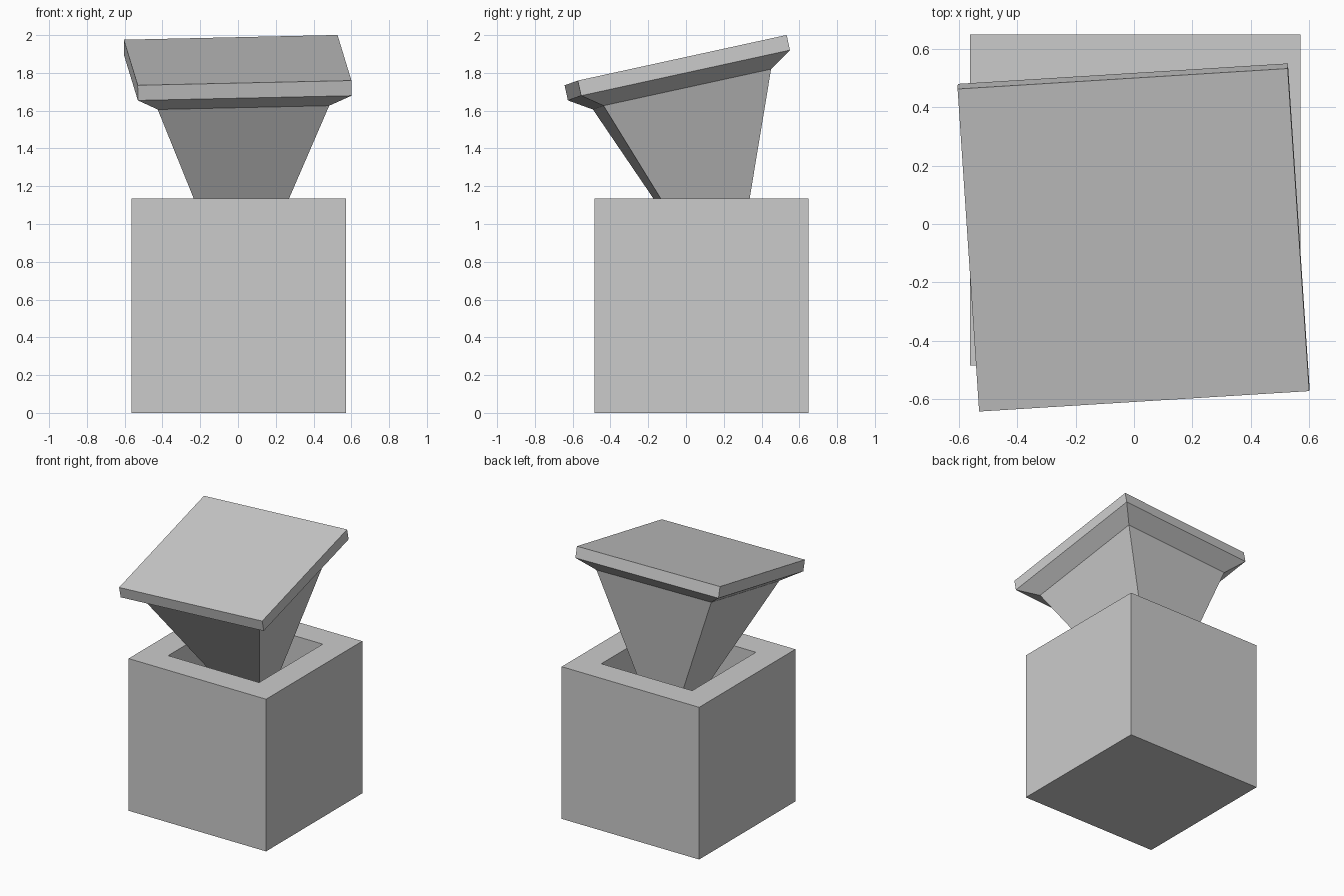
import bpy
from mathutils import Vector, Matrix

cube = bpy.data.objects.get("Cube")
if cube:
    bpy.data.objects.remove(cube, do_unlink=True)

grey = bpy.data.materials.new("plain_grey")
grey.use_nodes = True
colour = (0.6, 0.6, 0.6, 1.0)
grey.diffuse_color = colour
grey.node_tree.nodes["Principled BSDF"].inputs["Base Color"].default_value = colour


def stacked_squares(name, rings, matrix):
    """Flat-faced solid through square rings of (half size, height), capped at both ends."""
    verts, faces = [], []
    for half, z in rings:
        verts += [(x * half, y * half, z) for x, y in ((-1, -1), (1, -1), (1, 1), (-1, 1))]
    for r in range(len(rings) - 1):
        for i in range(4):
            j = (i + 1) % 4
            faces.append((4 * r + i, 4 * r + j, 4 * r + 4 + j, 4 * r + 4 + i))
    last = 4 * (len(rings) - 1)
    faces += [(3, 2, 1, 0), tuple(range(last, last + 4))]
    mesh = bpy.data.meshes.new(name)
    mesh.from_pydata(verts, [], faces)
    mesh.materials.append(grey)
    obj = bpy.data.objects.new(name, mesh)
    obj.matrix_world = matrix
    bpy.context.collection.objects.link(obj)
    return obj


# Box: outer walls, rim, then inner walls down to the cavity floor
stacked_squares("hollow_box", [(0.567, 0), (0.567, 1.135), (0.375, 1.135), (0.375, 0.3)],
                Matrix.Translation((0.004, 0.082, 0)))

# Tilted stopper: its local z is the normal of the slab's top face
side = Vector((1.13, 0.07, 0.025)).normalized()
up = side.cross(Vector((-0.075, 1.10, 0.24))).normalized()
back = up.cross(side)
tilt = Matrix((side, back, up)).transposed().to_4x4()
place = Matrix.Translation((-0.002, -0.055, 1.8675)) @ tilt

# Tapered neck, sloping shoulder and slab
stacked_squares("tapered_stopper",
                [(0.088, -1.133), (0.455, -0.158), (0.567, -0.082), (0.567, 0)], place)
